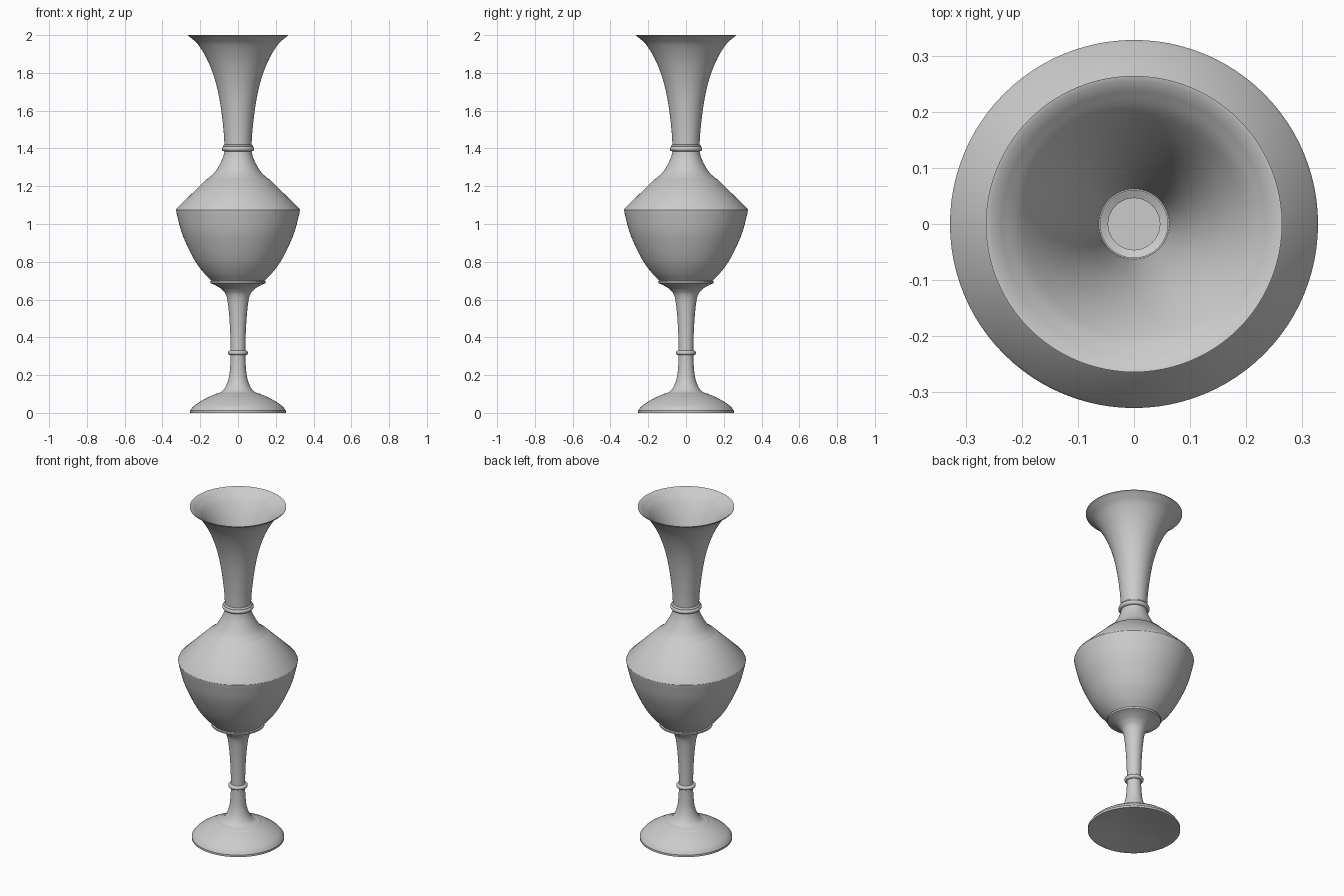
import bpy
import bmesh
import math
from mathutils import Vector

SIDES = 96
CREASE = math.radians(32)

old = bpy.data.objects.get("Cube")
if old:
    bpy.data.objects.remove(old, do_unlink=True)

# Single plain grey finish
grey = bpy.data.materials.new("plain_grey")
grey.use_nodes = True
grey.diffuse_color = (0.6, 0.6, 0.6, 1)
grey.node_tree.nodes["Principled BSDF"].inputs["Base Color"].default_value = grey.diffuse_color


def curve(points, steps=6):
    """Smooth path running through all the given (radius, height) points."""
    pts = [Vector(p) for p in points]
    pts = [2 * pts[0] - pts[1]] + pts + [2 * pts[-1] - pts[-2]]
    path = []
    for a, b, c, d in zip(pts, pts[1:], pts[2:], pts[3:]):
        for s in range(steps):
            t = s / steps
            path.append(b + (c - a) * t / 2
                        + (2 * a - 5 * b + 4 * c - d) * t ** 2 / 2
                        + (3 * b - a - 3 * c + d) * t ** 3 / 2)
    return [tuple(p) for p in path] + [tuple(pts[-2])]


def lathe(name, profile):
    """Revolve a profile around z; profiles run upward on outer surfaces."""
    bm = bmesh.new()
    rings = []
    for radius, height in profile:
        if radius < 1e-5:
            rings.append([bm.verts.new((0, 0, height))] * SIDES)
            continue
        angles = [math.tau * i / SIDES for i in range(SIDES)]
        rings.append([bm.verts.new((radius * math.cos(a), radius * math.sin(a), height))
                      for a in angles])
    for low, high in zip(rings, rings[1:]):
        for i in range(SIDES):
            j = (i + 1) % SIDES
            corners = [low[i], low[j], high[j], high[i]]
            bm.faces.new(list(dict.fromkeys(corners)))
    mesh = bpy.data.meshes.new(name)
    bm.to_mesh(mesh)
    bm.free()
    mesh.materials.append(grey)
    mesh.shade_smooth()
    mesh.set_sharp_from_angle(angle=CREASE)
    obj = bpy.data.objects.new(name, mesh)
    bpy.context.collection.objects.link(obj)
    return obj


def collar(name, radius, height, thickness, core):
    """Rounded bead wrapped around the stem or neck."""
    arc = [math.pi * (i / 12 - 0.5) for i in range(13)]
    bead = [(radius - thickness * (1 - math.cos(a)), height + thickness * math.sin(a))
            for a in arc]
    lathe(name, [(core, height - thickness)] + bead + [(core, height + thickness)])


# Domed foot with a shallow recess underneath
dome = curve([(0.253, 0.012), (0.235, 0.035), (0.2, 0.06), (0.16, 0.082), (0.125, 0.097)])
lathe("foot", [(0, 0.03), (0.14, 0.03), (0.235, 0), (0.253, 0)] + dome + [(0.12, 0.1)])

# Slender stem, flared at both ends
lathe("stem", curve([(0.12, 0.1), (0.088, 0.112), (0.064, 0.142), (0.048, 0.19), (0.041, 0.25),
                     (0.039, 0.32), (0.041, 0.42), (0.048, 0.53), (0.06, 0.615),
                     (0.082, 0.65), (0.115, 0.673), (0.146, 0.687)]))
collar("stem_collar", 0.053, 0.318, 0.012, 0.035)

# Full lower bowl, starting from a narrow lip
bowl = curve([(0.14, 0.7), (0.18, 0.74), (0.225, 0.8), (0.267, 0.88),
              (0.3, 0.96), (0.321, 1.04), (0.328, 1.073)])
lathe("bowl", [(0.146, 0.687), (0.147, 0.697)] + bowl)

# Sloping shoulder rising into the throat
slope = [(0.328, 1.073), (0.324, 1.083), (0.165, 1.238)]
throat = curve([(0.158, 1.241), (0.125, 1.272), (0.1, 1.31), (0.08, 1.352), (0.07, 1.39)])
lathe("shoulder", slope + throat)
collar("neck_collar", 0.086, 1.398, 0.013, 0.06)
collar("neck_collar_upper", 0.079, 1.413, 0.007, 0.06)

# Trumpet neck with a thin wall, ending in a sharp flared rim
horn = curve([(0.071, 1.41), (0.077, 1.5), (0.09, 1.61), (0.108, 1.71), (0.134, 1.8),
              (0.168, 1.88), (0.21, 1.948), (0.245, 1.982), (0.264, 1.997)])
lining = [(r - 0.009, z) for r, z in horn[:-6]]
lip = [(0.264, 2), (0.255, 1.998)]
seat = [(0.046, 1.402), (0.046, 1.385)]
lathe("neck", horn + lip + lining[::-1] + seat)

# Hollow inside of the body, down to a flat floor
cavity = [(max(r - 0.024, 0.046), z) for r, z in bowl + slope[1:] + throat]
lathe("inside_wall", cavity[::-1] + [(0, cavity[0][1])])
